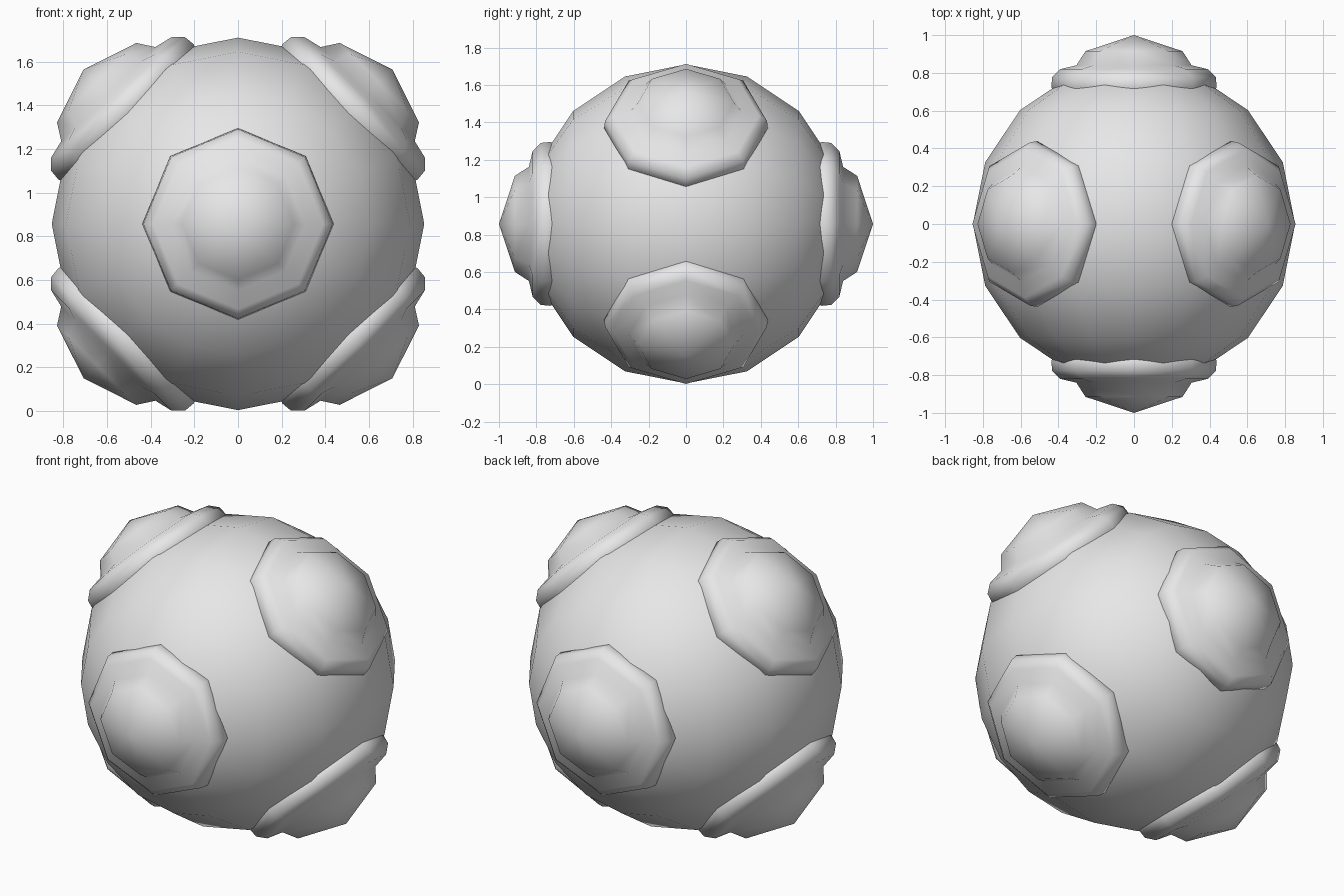
import bpy, bmesh, math
from mathutils import Matrix, Vector

cube = bpy.data.objects.get("Cube")
if cube:
    bpy.data.objects.remove(cube, do_unlink=True)

RADIUS = 0.853
CENTRE = Vector((0, 0, 0.857))

grey = bpy.data.materials.new("plain grey")
grey.use_nodes = True
COLOUR = (0.8, 0.8, 0.8, 1)
grey.diffuse_color = COLOUR
grey.node_tree.nodes["Principled BSDF"].inputs["Base Color"].default_value = COLOUR


def finish(bm, name, matrix):
    """Turn a bmesh into a smooth grey object placed by matrix."""
    bmesh.ops.recalc_face_normals(bm, faces=bm.faces)
    mesh = bpy.data.meshes.new(name)
    bm.to_mesh(mesh)
    bm.free()
    mesh.materials.append(grey)
    for face in mesh.polygons:
        face.use_smooth = True
    obj = bpy.data.objects.new(name, mesh)
    obj.matrix_world = matrix
    bpy.context.collection.objects.link(obj)


def make_port(name, axis, side):
    """Eight-sided dome in a rounded collar, turned about the axis."""
    # (radius, distance from the body centre), tip to hidden base
    profile = [(0.257, 0.915), (0.305, 0.84), (0.39, 0.82),
               (0.433, 0.777), (0.438, 0.725), (0.40, 0.64)]
    bm = bmesh.new()
    tip = bm.verts.new((0, 0, 1))
    rings = [[bm.verts.new((r * math.cos(i * math.tau / 8),
                            r * math.sin(i * math.tau / 8), h))
              for i in range(8)] for r, h in profile]
    for i in range(8):
        j = (i + 1) % 8
        bm.faces.new((tip, rings[0][i], rings[0][j]))
        for a, b in zip(rings, rings[1:]):
            bm.faces.new((a[i], b[i], b[j], a[j]))
    axis = axis.normalized()
    turn = Matrix((side, axis.cross(side), axis)).transposed().to_4x4()
    finish(bm, name, Matrix.Translation(CENTRE) @ turn)


# Body ball, poles facing front and back
bm = bmesh.new()
bmesh.ops.create_uvsphere(bm, u_segments=16, v_segments=8, radius=RADIUS)
finish(bm, "body_ball",
       Matrix.Translation(CENTRE) @ Matrix.Rotation(math.pi / 2, 4, 'X'))

# Front and back ports
for label, y in (("front", -1), ("back", 1)):
    make_port(label + "_port", Vector((0, y, 0)), Vector((0, 0, 1)))

# Four diagonal ports around the sides
for row, z in (("upper", 1), ("lower", -1)):
    for label, x in (("left", 1), ("right", -1)):
        make_port(f"{row}_{label}_port", Vector((x, 0, z)), Vector((0, 1, 0)))
